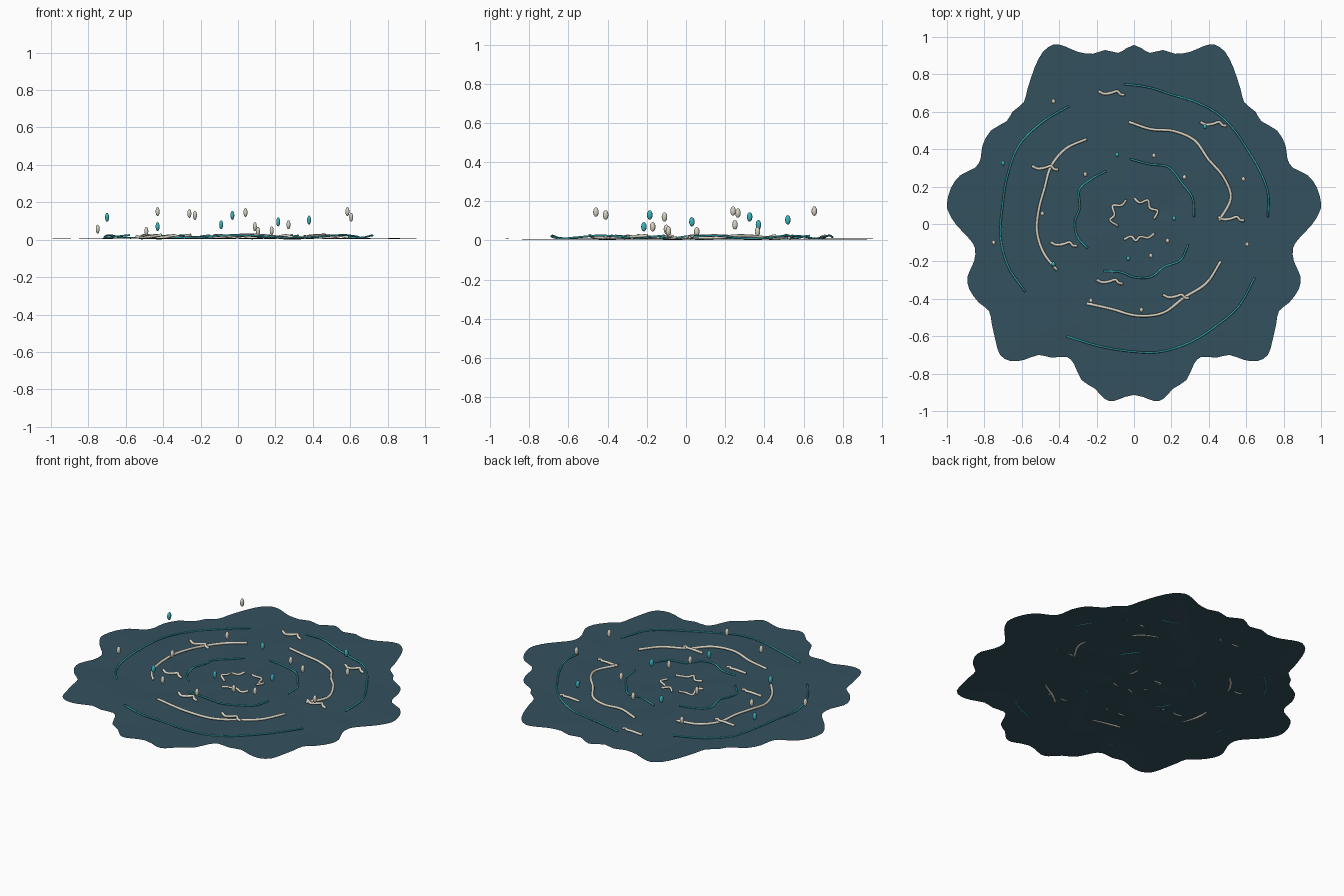
import bpy, bmesh, math
from mathutils import Vector

if "Cube" in bpy.data.objects:
    bpy.data.objects.remove(bpy.data.objects["Cube"])


def material(name, rgb):
    m = bpy.data.materials.new(name)
    m.diffuse_color = (*rgb, 1)
    m.use_nodes = True
    m.node_tree.nodes["Principled BSDF"].inputs["Base Color"].default_value = m.diffuse_color
    return m


WATER = material("deep_water", (0.034, 0.082, 0.112))
FOAM = material("pale_foam", (0.68, 0.65, 0.55))
TEAL = material("teal_ripple", (0.045, 0.46, 0.52))


def add_object(name, bm, mat, smooth=True):
    mesh = bpy.data.meshes.new(name)
    bm.to_mesh(mesh)
    bm.free()
    mesh.materials.append(mat)
    for p in mesh.polygons:
        p.use_smooth = smooth
    ob = bpy.data.objects.new(name, mesh)
    bpy.context.collection.objects.link(ob)
    return ob


def spline(pts, steps):
    """Catmull-Rom curve through the given points."""
    p = [2 * pts[0] - pts[1]] + pts + [2 * pts[-1] - pts[-2]]
    out = []
    for a, b, c, d in zip(p, p[1:], p[2:], p[3:]):
        for i in range(steps):
            t = i / steps
            out.append(0.5 * (2 * b + (c - a) * t + (2 * a - 5 * b + 4 * c - d) * t * t
                              + (3 * b - a - 3 * c + d) * t ** 3))
    return out + [pts[-1]]


def tube(name, pts, radius, mat, steps=5, sides=8):
    path = spline(pts, steps)
    bm = bmesh.new()
    rings = []
    for i, p in enumerate(path):
        d = path[min(i + 1, len(path) - 1)] - path[max(i - 1, 0)]
        side = d.cross(Vector((0, 0, 1))).normalized()
        up = side.cross(d).normalized()
        rings.append([bm.verts.new(p + radius * (side * math.cos(a) + up * math.sin(a)))
                      for a in (math.tau * k / sides for k in range(sides))])
    for r, s in zip(rings, rings[1:]):
        for k in range(sides):
            j = (k + 1) % sides
            bm.faces.new((r[k], r[j], s[j], s[k]))
    bm.faces.new(rings[0])
    bm.faces.new(rings[-1])
    bmesh.ops.recalc_face_normals(bm, faces=bm.faces)
    return add_object(name, bm, mat)


# Water sheet: scalloped half outline, mirrored, filled with gently rippled rings
HALF = [(0, .957), (.04, .94), (.085, .915), (.155, .93), (.22, .91), (.30, .92), (.37, .95),
        (.43, .96), (.487, .92), (.53, .84), (.57, .72), (.59, .65), (.65, .60),
        (.68, .55), (.765, .50), (.81, .42), (.82, .35), (.85, .30), (.93, .26),
        (.98, .19), (1.0, .11), (.99, .06), (.95, -.005), (.88, -.08), (.85, -.13),
        (.855, -.20), (.89, -.28), (.88, -.35), (.83, -.42), (.775, -.465),
        (.76, -.535), (.74, -.625), (.716, -.70), (.66, -.733), (.59, -.727),
        (.51, -.70), (.44, -.715), (.36, -.71), (.32, -.75), (.28, -.834),
        (.21, -.88), (.155, -.936), (.11, -.947), (.05, -.925), (0, -.914)]
right = spline([Vector((x, y, 0)) for x, y in HALF], 2)
outline = right + [Vector((-p.x, p.y, 0)) for p in right[-2:0:-1]]
bm = bmesh.new()
centre = bm.verts.new((0, 0, 0.007))
rings = []
for s in (0.2, 0.4, 0.6, 0.8, 1.0):
    rings.append([bm.verts.new((p.x * s, p.y * s,
                                0.007 + 0.002 * math.sin(5 * math.atan2(p.y, p.x) + 9 * s)))
                  for p in outline])
n = len(outline)
for k in range(n):
    j = (k + 1) % n
    bm.faces.new((centre, rings[0][j], rings[0][k]))
    for a, b in zip(rings, rings[1:]):
        bm.faces.new((a[k], a[j], b[j], b[k]))
bmesh.ops.recalc_face_normals(bm, faces=bm.faces)
if centre.normal.z < 0:
    bmesh.ops.reverse_faces(bm, faces=bm.faces)
add_object("water_sheet", bm, WATER)

# Ripple arcs: start angle, end angle, radii at even steps between them
ARCS = {
    "outer_ripple": (TEAL, 0.005, [
        (94, 3, (.75, .735, .72, .73, .74, .735, .725, .73, .735, .717)),
        (119, 212, (.72, .733, .745, .725, .71, .717, .71, .685)),
        (239, 336, (.70, .68, .68, .697, .70, .70, .712, .706))]),
    "middle_foam": (FOAM, 0.008, [
        (93, 2, (.547, .515, .54, .552, .527, .54, .536, .455)),
        (119, 211, (.52, .543, .54, .515, .515, .52, .507, .48)),
        (239, 337, (.495, .47, .49, .50, .476, .50, .505))]),
    "inner_ripple": (TEAL, 0.005, [
        (93.5, 6.6, (.348, .33, .355, .337, .342, .323)),
        (118, 208, (.32, .33, .345, .303, .316, .31, .28)),
        (237, 339, (.30, .267, .285, .297, .28, .315, .31))]),
    "centre_foam": (FOAM, 0.007, [
        (90, 14, (.139, .118, .147, .12, .144, .11)),
        (108, 187, (.135, .12, .15, .115, .13, .086)),
        (237, 335, (.10, .068, .09, .075, .105, .12))]),
}
for name, (mat, rad, arcs) in ARCS.items():
    for i, (a0, a1, radii) in enumerate(arcs):
        pts = []
        for k, r in enumerate(radii):
            a = math.radians(a0 + (a1 - a0) * k / (len(radii) - 1))
            pts.append(Vector((r * math.cos(a), r * math.sin(a),
                               0.017 + 0.008 * math.sin(1.7 * k + 2 * i))))
        tube(f"{name}_{i + 1}", pts, rad, mat)

# Short foam flecks, all of one shape
FLECK = [(-.07, .005, .018), (-.04, -.009, .011), (.0, -.004, .017),
         (.03, .006, .022), (.048, -.012, .018), (.07, -.014, .012)]
for i, (x, y) in enumerate([(-.12, .705), (.425, .54), (-.475, .305), (.52, .033),
                            (-.375, -.103), (-.13, -.303), (.225, -.383)]):
    tube(f"foam_fleck_{i + 1}", [Vector((x + a, y + b, c)) for a, b, c in FLECK],
         0.008, FOAM, 3)

# Droplets hovering above the water
DROPS = {
    "teal_droplet": (TEAL, [(-.70, .325, .12), (-.43, -.215, .07), (-.09, .37, .08),
                            (-.03, -.185, .13), (.215, .03, .095), (.38, .52, .105)]),
    "foam_droplet": (FOAM, [(-.75, -.10, .057), (-.43, .655, .15), (-.49, .055, .045),
                            (-.26, .265, .14), (-.23, -.41, .13), (.04, -.46, .145),
                            (.09, -.17, .07), (.107, .365, .045), (.18, -.09, .048),
                            (.27, .25, .08), (.585, .24, .15), (.605, -.11, .12)]),
}
for name, (mat, spots) in DROPS.items():
    for i, spot in enumerate(spots):
        bm = bmesh.new()
        bmesh.ops.create_uvsphere(bm, u_segments=10, v_segments=8, radius=1)
        bmesh.ops.scale(bm, vec=(0.011, 0.014, 0.024), verts=bm.verts)
        bmesh.ops.translate(bm, vec=spot, verts=bm.verts)
        add_object(f"{name}_{i + 1}", bm, mat)
